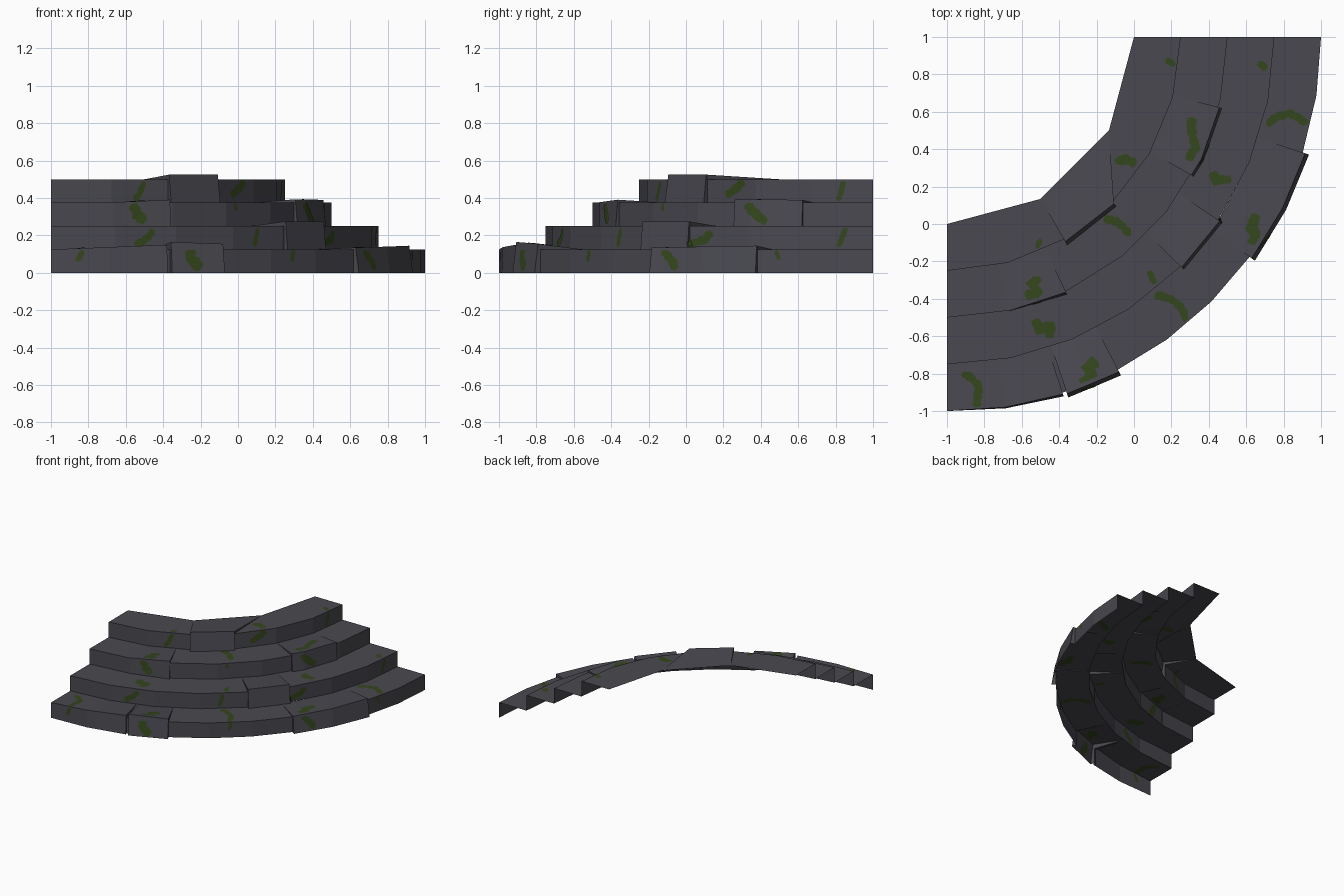
import bpy, bmesh, math, random
from mathutils import Vector
from mathutils.bvhtree import BVHTree

if "Cube" in bpy.data.objects:
    bpy.data.objects.remove(bpy.data.objects["Cube"])

random.seed(4)
CX, CY, RISE = -1.0, 1.0, 0.125
RADII = [2.0, 1.75, 1.5, 1.25, 1.0]     # riser radii, outside to inside
SEGS = [10, 8, 7, 6, 3]                 # facets of each riser


def mat(name, col):
    m = bpy.data.materials.new(name)
    m.diffuse_color = (*col, 1)
    m.use_nodes = True
    m.node_tree.nodes["Principled BSDF"].inputs["Base Color"].default_value = m.diffuse_color
    return m


STONE = mat("dark_slate", (0.066, 0.066, 0.080))
MOSS = mat("moss_green", (0.034, 0.062, 0.012))


def pt(r, deg, z):
    a = math.radians(deg)
    return Vector((CX + r * math.cos(a), CY - r * math.sin(a), z))


def poly_r(i, deg):
    """Radius of the faceted arc i at an angle."""
    w = 90 / SEGS[i]
    off = math.radians((deg % w) - w / 2)
    return RADII[i] * math.cos(math.radians(w / 2)) / math.cos(off)


def inner_angle(step, deg):
    """The top tread has a coarser back edge, so its joints fan out."""
    if step == 3:
        if deg <= 45:
            return deg * 30 / 45
        if deg <= 60:
            return 30 + (deg - 45) * 2
    return deg


# loose stones per step: start angle, end angle, push out, lift at start, lift at end
STONES = [
    [(18, 36, .035, .035, .02, .010), (62.8, 71.4, .035, .035, .030, .040),
     (72, 90, .02, 0, .025, 0)],
    [(34, 44.5, .025, .025, .025, .025)],
    [(14.5, 29.5, .022, .022, .015, .018), (65, 77.14, .02, .003, .016, .002)],
    [(45, 60, .03, .035, .025, .025)],
]


def make_obj(name, bm, m):
    bmesh.ops.remove_doubles(bm, verts=bm.verts, dist=1e-5)
    me = bpy.data.meshes.new(name)
    bm.to_mesh(me)
    bm.free()
    me.materials.append(m)
    ob = bpy.data.objects.new(name, me)
    bpy.context.collection.objects.link(ob)
    return ob


def build_step(i):
    bm = bmesh.new()

    def face(*ps):
        bm.faces.new([bm.verts.new(p) for p in ps])

    z0, z1 = i * RISE, (i + 1) * RISE
    # split the arc into plain runs and loose stones
    runs, last = [], 0
    for s in STONES[i]:
        if s[0] > last:
            runs.append((last, s[0], 0, 0, 0, 0))
        runs.append(s)
        last = s[1]
    if last < 90:
        runs.append((last, 90, 0, 0, 0, 0))

    for a, b, da, db, la, lb in runs:
        cuts = {a, b}
        for n in (SEGS[i], SEGS[i + 1]):
            cuts |= {k * 90 / n for k in range(n + 1) if a + .3 < k * 90 / n < b - .3}

        def section(d):
            t = (d - a) / (b - a)
            out, lift = da + (db - da) * t, la + (lb - la) * t
            r, e = poly_r(i, d), inner_angle(i, d)
            return (pt(r + out, d, z0), pt(r + out * .4, d, z1 + lift),
                    pt(poly_r(i + 1, e), e, z1), pt(r, d, z0), pt(r, d, z1))

        secs = [section(d) for d in sorted(cuts)]
        for p, q in zip(secs, secs[1:]):
            face(q[0], p[0], p[1], q[1])    # riser
            face(q[1], p[1], p[2], q[2])    # tread
        # exposed sides of the loose stone
        for s, out, lift, flip in ((secs[0], da, la, 1), (secs[-1], db, lb, 0)):
            if out > 0 and lift > 0:
                q = [s[3], s[0], s[1], s[4]]
                t = [s[4], s[1], s[2]]
                face(*(q[::-1] if flip else q))
                face(*(t[::-1] if flip else t))
    return make_obj(f"step_{i + 1}", bm, STONE)


steps = [build_step(i) for i in range(4)]

# moss: paths on treads as (x, y), paths on risers as (x, z); step, width, points
TREAD_MOSS = [
    (0, .045, [(-.92, -.80), (-.87, -.82), (-.83, -.87), (-.84, -.98)]),
    (0, .065, [(-.20, -.73), (-.25, -.77), (-.22, -.81), (-.28, -.86)]),
    (1, .06, [(-.53, -.51), (-.51, -.56), (-.45, -.55), (-.45, -.61)]),
    (2, .055, [(-.50, -.29), (-.55, -.32), (-.51, -.36), (-.58, -.39)]),
    (3, .03, [(-.50, -.08), (-.52, -.13)]),
    (3, .05, [(-.10, .33), (-.05, .35), (.01, .32)]),
    (2, .045, [(-.16, .03), (-.08, .01), (-.02, -.06)]),
    (2, .05, [(.31, .57), (.31, .48), (.33, .41), (.29, .34)]),
    (1, .05, [(.42, .28), (.44, .23), (.52, .24)]),
    (1, .035, [(.08, -.25), (.11, -.32)]),
    (0, .045, [(.11, -.38), (.20, -.40), (.25, -.44), (.28, -.52)]),
    (0, .055, [(.66, .05), (.62, -.02), (.65, -.05), (.63, -.11)]),
    (0, .045, [(.71, .53), (.76, .57), (.83, .59), (.93, .54)]),
    (1, .04, [(.66, .86), (.71, .83)]),
    (3, .035, [(.17, .88), (.22, .85)]),
]
RISER_MOSS = [
    (0, .03, [(-.83, .12), (-.86, .06)]),
    (0, .06, [(-.26, .14), (-.26, .08), (-.21, .02)]),
    (1, .04, [(-.45, .23), (-.49, .18), (-.55, .145)]),
    (2, .06, [(-.56, .37), (-.54, .31), (-.50, .27)]),
    (3, .035, [(-.50, .49), (-.52, .43), (-.55, .385)]),
    (3, .05, [(.04, .49), (.0, .44), (-.03, .41)]),
    (2, .025, [(-.01, .37), (-.01, .33)]),
    (2, .055, [(.34, .37), (.37, .31), (.39, .27)]),
    (1, .045, [(.52, .22), (.50, .18), (.45, .15)]),
    (1, .03, [(.11, .24), (.09, .14)]),
    (0, .03, [(.30, .12), (.29, .06)]),
    (0, .05, [(.66, .12), (.69, .07), (.71, .02)]),
    (0, .025, [(.931, .12), (.936, .07)]),
    (1, .03, [(.744, .24), (.740, .14)]),
    (3, .03, [(.24, .49), (.236, .385)]),
]


def ribbon(points, width):
    """Wobbly band along a path: rows of (left, middle, right)."""
    pts = []
    for (x0, y0), (x1, y1) in zip(points, points[1:]):
        n = max(2, round(math.hypot(x1 - x0, y1 - y0) / .014))
        pts += [(x0 + (x1 - x0) * k / n, y0 + (y1 - y0) * k / n) for k in range(n)]
    pts.append(points[-1])
    rows = []
    for k, (x, y) in enumerate(pts):
        p, q = pts[max(k - 1, 0)], pts[min(k + 1, len(pts) - 1)]
        t = Vector((q[0] - p[0], q[1] - p[1])).normalized()
        end = .6 if k in (0, len(pts) - 1) else 1
        rows.append([(x - t.y * h, y + t.x * h) for h in
                     (-width * end * random.uniform(.35, .6), 0,
                      width * end * random.uniform(.35, .6))])
    return rows


moss = bmesh.new()


def lay(rows, project):
    """Drape a thin patch on both sides of the stone shell."""
    for side in (.003, -.003):
        grid = [[moss.verts.new(project(u, v, side)) for u, v in row] for row in rows]
        for p, q in zip(grid, grid[1:]):
            for k in range(2):
                moss.faces.new((p[k], p[k + 1], q[k + 1], q[k]))


bpy.context.view_layer.update()
deps = bpy.context.evaluated_depsgraph_get()
trees = [BVHTree.FromObject(s, deps) for s in steps]

for i, w, path in TREAD_MOSS:
    def on_tread(x, y, side):
        d = Vector((x - CX, y - CY))
        r = min(max(d.length, RADII[i + 1] + .004), RADII[i] - .014)
        d = d.normalized() * r
        p = Vector((CX + d.x, CY + d.y, 2))
        hit = trees[i].ray_cast(p, Vector((0, 0, -1)))[0]
        p.z = (hit.z if hit else (i + 1) * RISE) + side
        return p
    lay(ribbon(path, w), on_tread)

for i, w, path in RISER_MOSS:
    R = RADII[i]

    def on_riser(arc, z, side):
        deg = math.degrees(arc / R)
        z = min(max(z, i * RISE + .004), (i + 1) * RISE - .002)
        p = pt(R + .5, deg, z)
        inward = (pt(0, deg, z) - p).normalized()
        hit = trees[i].ray_cast(p, inward)[0] or pt(R, deg, z)
        return hit - inward * side
    arcs = [(R * math.acos(min(1, (x - CX) / R)), z) for x, z in path]
    lay(ribbon(arcs, w), on_riser)

make_obj("moss_patches", moss, MOSS)
